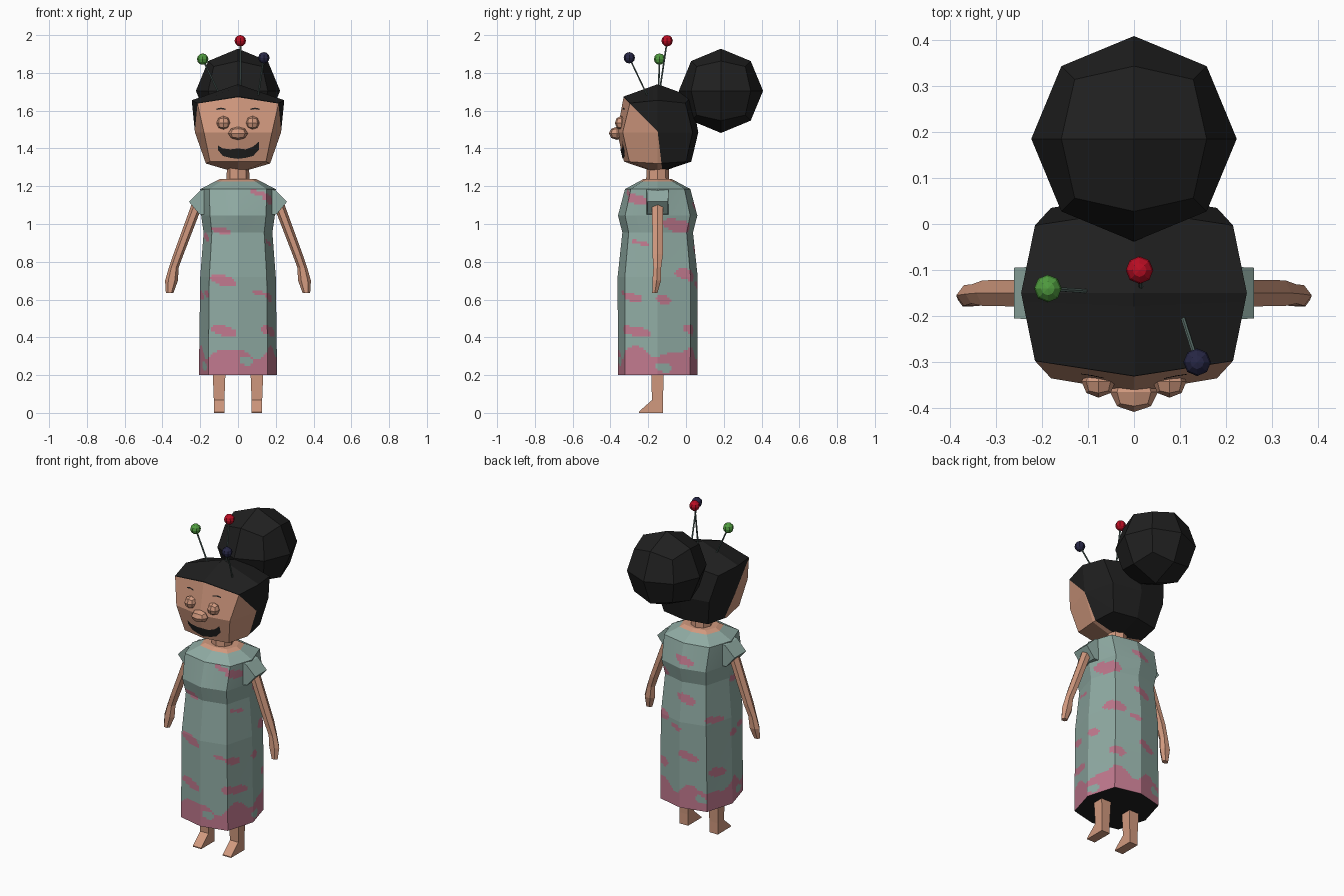
import bpy, bmesh, math
from mathutils import Vector
from mathutils.bvhtree import BVHTree

if "Cube" in bpy.data.objects:
    bpy.data.objects.remove(bpy.data.objects["Cube"])

YC = -0.15  # y of the body axis


def material(name, rgb):
    m = bpy.data.materials.new(name)
    m.diffuse_color = (*rgb, 1)
    m.use_nodes = True
    m.node_tree.nodes["Principled BSDF"].inputs["Base Color"].default_value = m.diffuse_color
    return m


SKIN = material("skin", (0.64, 0.32, 0.21))
HAIR = material("black", (0.014, 0.014, 0.014))
TEAL = material("dress_teal", (0.28, 0.41, 0.37))
PINK = material("dress_pink", (0.53, 0.19, 0.27))
RED = material("red", (0.5, 0.004, 0.017))
GREEN = material("green", (0.08, 0.33, 0.05))
NAVY = material("navy", (0.02, 0.02, 0.06))
PIN = material("pin_grey", (0.10, 0.155, 0.14))


def finish(name, bm, mats, rule=None):
    bmesh.ops.recalc_face_normals(bm, faces=bm.faces[:])
    if rule:
        for f in bm.faces:
            f.material_index = rule(f)
    me = bpy.data.meshes.new(name)
    bm.to_mesh(me)
    bm.free()
    for m in mats:
        me.materials.append(m)
    ob = bpy.data.objects.new(name, me)
    bpy.context.collection.objects.link(ob)
    return ob


def loft(name, rings, mats, rule=None):
    """Skin a list of closed rings and cap both ends."""
    bm = bmesh.new()
    vs = [[bm.verts.new(p) for p in r] for r in rings]
    n = len(rings[0])
    for a, b in zip(vs, vs[1:]):
        for i in range(n):
            j = (i + 1) % n
            bm.faces.new((a[i], a[j], b[j], b[i]))
    bm.faces.new(vs[0][::-1])
    bm.faces.new(vs[-1])
    return finish(name, bm, mats, rule)


def ellipse(x, y, z, rx, ry, n=6):
    return [(x + rx * math.cos(math.tau * i / n), y + ry * math.sin(math.tau * i / n), z)
            for i in range(n)]


def cube_grid():
    bm = bmesh.new()
    bmesh.ops.create_cube(bm, size=2)
    bmesh.ops.subdivide_edges(bm, edges=bm.edges[:], cuts=1, use_grid_fill=True)
    return bm


def quad_ball(name, centre, radii, mat):
    bm = cube_grid()
    for v in bm.verts:
        d = v.co.normalized()
        v.co = Vector([c + r * k for c, r, k in zip(centre, radii, d)])
    return finish(name, bm, [mat])


# Head: 26-point block, split along the hairline
bm = cube_grid()
# per level: side x, corner x, front y, corner y, front z, side z, corner z
LEVEL = {1: (.245, .215, .18, .147, 1.675, 1.655, 1.64),
         0: (.228, .18, .215, .185, 1.485, 1.485, 1.485),
         -1: (.17, .148, .178, .15, 1.33, 1.32, 1.33)}
for v in bm.verts:
    i, j, k = (round(c) for c in v.co)
    sx, cx, fy, cy, fz, sz, cz = LEVEL[k]
    z = (cz if j else sz) if i else (fz if j else {1: 1.74, -1: 1.27}[k])
    v.co = (i * (cx if j else sx), YC + j * (cy if i else fy), z)
P0, N1, N2 = Vector((0, -.15, 1.49)), Vector((0, 1, 1)), Vector((0, 1, .12))
for no in (N1, N2):
    bmesh.ops.bisect_plane(bm, geom=bm.verts[:] + bm.edges[:] + bm.faces[:],
                           plane_co=P0, plane_no=no)
bm.normal_update()
tree = BVHTree.FromBMesh(bm)


def is_hair(f):
    d = f.calc_center_median() - P0
    return int(d.dot(N1) > 0 or d.dot(N2) > 0)


finish("head", bm, [SKIN, HAIR], is_hair)


def face_plate(name, columns):
    """Thin dark strip laid on the face; columns are (x, top z, bottom z)."""
    bm = bmesh.new()
    rows = []
    for x, *zs in columns:
        rows.append([bm.verts.new((x, tree.ray_cast(Vector((x, -1, z)), Vector((0, 1, 0)))[0].y - .004, z))
                     for z in zs])
    for a, b in zip(rows, rows[1:]):
        bm.faces.new((a[0], a[1], b[1], b[0]))
    finish(name, bm, [HAIR])


face_plate("mouth", [(-.105, 1.415, 1.39), (-.08, 1.40, 1.36), (-.04, 1.395, 1.35), (0, 1.40, 1.345),
                     (.04, 1.395, 1.35), (.08, 1.41, 1.36), (.112, 1.437, 1.395)])

# Bun, nose, eyes and brows
quad_ball("hair_bun", (0, .185, 1.705), (.223,) * 3, HAIR)
quad_ball("nose", (0, -.365, 1.48), (.052, .043, .035), SKIN)
for s, side in ((-1, "left"), (1, "right")):
    quad_ball(side + "_eye", (s * .077, -.342, 1.535), (.037, .035, .037), SKIN)
    face_plate(side + "_brow", [(s * .065, 1.611, 1.604), (s * .09, 1.616, 1.608), (s * .115, 1.611, 1.604)])

# Hair pins with ball heads
for name, base, tip, mat in (("red", (.015, -.14, 1.70), (.012, -.10, 1.97), RED),
                             ("green", (-.1, -.146, 1.69), (-.187, -.14, 1.873), GREEN),
                             ("navy", (.105, -.20, 1.67), (.137, -.30, 1.88), NAVY)):
    loft(name + "_pin", [ellipse(*base, .005, .005), ellipse(*tip, .005, .005)], [PIN])
    bm = bmesh.new()
    bmesh.ops.create_uvsphere(bm, u_segments=8, v_segments=6, radius=.03)
    bmesh.ops.translate(bm, verts=bm.verts[:], vec=tip)
    finish(name + "_pin_ball", bm, [mat])

# Neck
loft("neck", [ellipse(0, YC, z, r, r, 8) for z, r in ((1.2, .062), (1.32, .058))], [SKIN])

# Dress: eight-sided profile, finely divided so the blotches can be coloured by rule
PROFILE = [(.2, .207, .21), (.72, .2, .212), (.955, .182, .187), (1.045, .195, .21),
           (1.185, .2, .173), (1.238, .095, .075)]  # z, half width, half depth
SUB = 14
# blotches: u runs 0 front, 2 right, 4 back, 6 left; then z, u radius, z radius
BLOBS = [(-.65, .965, .4, .018), (-.5, .70, .45, .028), (-1.2, .63, .25, .017), (.75, .635, .22, .012),
         (-.5, .435, .45, .028), (1.0, .44, .2, .025), (.8, 1.165, .28, .014),
         (1.4, .90, .32, .011), (1.3, 1.13, .38, .024), (2.7, .99, .55, .034), (3.0, .73, .42, .03),
         (2.2, .60, .25, .024), (1.2, .61, .28, .022), (1.35, .43, .4, .026), (3.1, .44, .28, .028),
         (4.1, 1.09, .45, .024), (4.2, .86, .42, .028), (3.8, .68, .25, .015), (4.3, .52, .4, .025),
         (5.3, .74, .4, .02), (5.4, .42, .35, .028), (6.2, .62, .3, .022), (6.4, .93, .35, .018)]
HOLES = [(.3, .275, .25, .022), (2.2, .24, .25, .024), (4.8, .27, .22, .022), (6.6, .25, .25, .022)]


def octagon(hx, hy):
    return [(0, -hy), (.76 * hx, -.82 * hy), (hx, 0), (.76 * hx, .82 * hy),
            (0, hy), (-.76 * hx, .82 * hy), (-hx, 0), (-.76 * hx, -.82 * hy)]


def fine_ring(z, hx, hy):
    o = [Vector(p) for p in octagon(hx, hy)]
    pts = [o[i].lerp(o[(i + 1) % 8], t / SUB) for i in range(8) for t in range(SUB)]
    return [(p.x, YC + p.y, z) for p in pts]


rings = []
for a, b in zip(PROFILE, PROFILE[1:]):
    n = max(4, round((b[0] - a[0]) / .012))
    rings += [fine_ring(*Vector(a).lerp(Vector(b), t / n)) for t in range(n)]
rings.append(fine_ring(*PROFILE[-1]))


def side_coord(x, y):
    """Position round the octagon, 0 to 8."""
    corners = [math.atan2(p[0], -p[1]) % math.tau for p in octagon(.2, .205)] + [math.tau]
    ang = math.atan2(x, -(y - YC)) % math.tau
    for i in range(8):
        if ang <= corners[i + 1]:
            return i + (ang - corners[i]) / (corners[i + 1] - corners[i])
    return 0


def inside(u, z, blobs):
    for bu, bz, ru, rz in blobs:
        du = (u - bu + 4) % 8 - 4
        if (du / ru) ** 2 + ((z - bz + .03 * du) / rz) ** 2 < 1:
            return True
    return False


def dress_colour(f):
    c = f.calc_center_median()
    if len(f.verts) > 4:
        return 3 if c.z < .5 else 2
    if c.z > 1.222:
        return 2
    u = side_coord(c.x, c.y)
    hem = .32 + .025 * math.sin(math.tau * u * 5 / 8 + 2.6) + .015 * math.sin(math.tau * u * 8 / 8)
    if c.z < hem:
        return 0 if inside(u, c.z, HOLES) else 1
    return int(inside(u, c.z, BLOBS))


loft("dress", rings, [TEAL, PINK, SKIN, HAIR], dress_colour)

# Sleeves, arms and legs
for s, side in ((-1, "left"), (1, "right")):
    def slant(p, q, h):
        (x1, z1), (x2, z2) = p, q
        return [(s * x1, YC - h, z1), (s * x1, YC + h, z1), (s * x2, YC + h, z2), (s * x2, YC - h, z2)]

    def box(w, y0, y1, z):
        return [(s * .1 + a * w, y, z) for a, y in ((-1, y0), (1, y0), (1, y1), (-1, y1))]

    loft(side + "_sleeve", [slant((.12, 1.2), (.15, 1.04), .06), slant((.2, 1.178), (.18, 1.05), .058),
                            slant((.26, 1.118), (.205, 1.052), .055)], [TEAL])
    loft(side + "_arm", [ellipse(s * x, y, z, rx, ry) for x, y, z, rx, ry in (
        (.21, YC, 1.12, .03, .034), (.315, YC, .84, .027, .032), (.34, -.152, .77, .026, .024),
        (.352, -.155, .70, .034, .026), (.362, -.165, .635, .02, .016))], [SKIN])
    loft(side + "_leg", [box(.037, -.187, -.115, .3), box(.028, -.18, -.122, .068),
                         box(.028, -.25, -.122, .006), box(.028, -.25, -.122, 0)], [SKIN])
